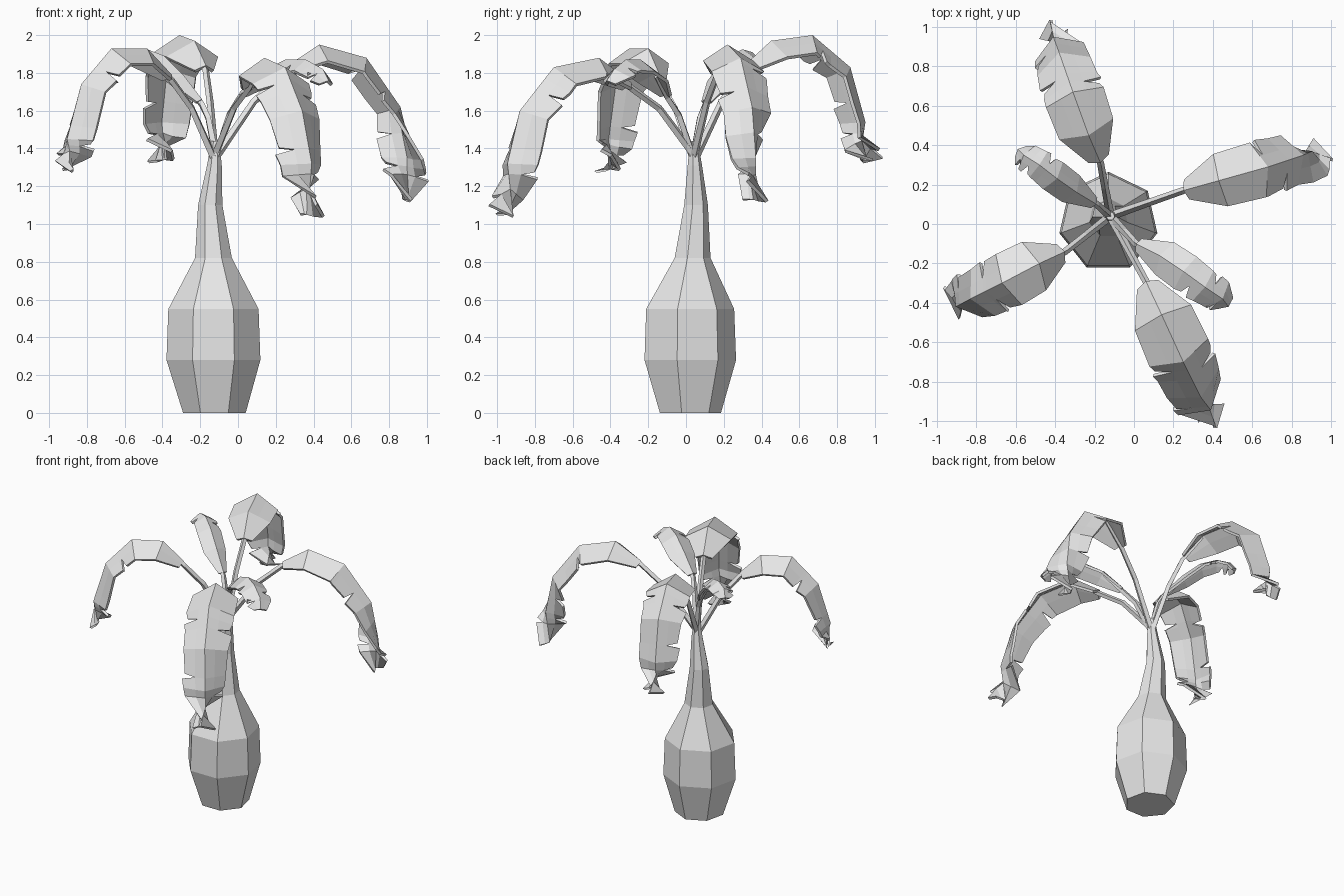
import bpy, bmesh, math
from mathutils import Vector

if "Cube" in bpy.data.objects:
    bpy.data.objects.remove(bpy.data.objects["Cube"])

grey = bpy.data.materials.new("pale grey")
grey.use_nodes = True
grey.diffuse_color = (0.8, 0.8, 0.8, 1)
grey.node_tree.nodes["Principled BSDF"].inputs["Base Color"].default_value = (0.8, 0.8, 0.8, 1)
UP = Vector((0, 0, 1))


def finish(bm, name):
    mesh = bpy.data.meshes.new(name)
    bm.to_mesh(mesh)
    bm.free()
    mesh.materials.append(grey)
    ob = bpy.data.objects.new(name, mesh)
    bpy.context.collection.objects.link(ob)
    return ob


def loft(name, rings):
    """Skin a list of equal-sided rings and cap both ends."""
    bm = bmesh.new()
    rows = [[bm.verts.new(p) for p in ring] for ring in rings]
    n = len(rows[0])
    for a, b in zip(rows, rows[1:]):
        for i in range(n):
            j = (i + 1) % n
            bm.faces.new((a[i], a[j], b[j], b[i]))
    bm.faces.new(rows[0])
    bm.faces.new(rows[-1])
    bmesh.ops.recalc_face_normals(bm, faces=bm.faces)
    return finish(bm, name)


def ring(centre, radius, sides, side=Vector((1, 0, 0)), normal=Vector((0, 1, 0))):
    return [centre + radius * (math.cos(a) * side + math.sin(a) * normal)
            for a in (math.pi / 2 + math.tau * i / sides for i in range(sides))]


def frames(path):
    """Tangent, sideways and outward directions at each path point."""
    out = []
    for i in range(len(path)):
        t = (path[min(i + 1, len(path) - 1)] - path[max(i - 1, 0)]).normalized()
        s = t.cross(UP).normalized()
        out.append((t, s, s.cross(t)))
    return out


def stem(name, start, spine):
    """Square stalk that bends out of the trunk and runs under the leaf as its rib."""
    end = spine[0] - UP * 0.03
    bend = start.lerp(end, 0.55) + UP * 0.05
    path = [start, bend, end] + [p - UP * 0.03 for p in spine[1:2]]
    fr = frames(path)
    radii = (0.022, 0.019, 0.018, 0.01)
    loft(name, [ring(p, r, 4, f[1], f[2]) for p, f, r in zip(path, fr, radii)])


def along(items, f):
    """Linear sample of a list at fraction f."""
    x = f * (len(items) - 1)
    i = min(int(x), len(items) - 2)
    return items[i] + (items[i + 1] - items[i]) * (x - i)


WIDTHS = (0.36, 0.95, 1.0, 0.92, 0.86, 0.46)


def leaf(name, spine, half, tears):
    """Folded blade with V-shaped tears cut in from each edge."""
    steps = [i / 5 for i in range(6)]
    cuts = sorted(set(steps + tears[0] + tears[1]))
    dirs = frames(spine)
    bm = bmesh.new()
    ridge = [bm.verts.new(along(spine, f)) for f in cuts]
    for side, torn in zip((1, -1), tears):
        rows = []
        for f, top in zip(cuts, ridge):
            t, s, n = (along([d[k] for d in dirs], f).normalized() for k in range(3))
            w = along(WIDTHS, f) * half
            out = side * s * w - n * w * 0.62
            mid = bm.verts.new(top.co + out * 0.45)
            if f in torn:
                before = bm.verts.new(top.co + out * 0.93 - t * 0.018)
                after = bm.verts.new(top.co + out * 1.05 + t * 0.018)
            else:
                before = after = bm.verts.new(top.co + out)
            rows.append((top, mid, before, after))
        for a, b in zip(rows, rows[1:]):
            for quad in ((a[0], a[1], b[1], b[0]), (a[1], a[3], b[2], b[1])):
                bm.faces.new(quad if side > 0 else quad[::-1])
    ob = finish(bm, name)
    solid = ob.modifiers.new("thickness", "SOLIDIFY")
    solid.thickness = 0.018
    solid.offset = -1
    return ob


# Swollen seven-sided trunk: x, y, z, radius
TRUNK = [(-0.125, 0.015, 0, 0.17), (-0.13, 0.01, 0.28, 0.255), (-0.13, 0.01, 0.55, 0.245),
         (-0.13, 0.03, 0.82, 0.1), (-0.147, 0.05, 1.1, 0.066), (-0.125, 0.045, 1.31, 0.04),
         (-0.12, 0.04, 1.44, 0.022)]
loft("trunk", [ring(Vector((x, y, z)), r, 7) for x, y, z, r in TRUNK])

# Leaves: spine points, half width, tears on the right and left edges
LEAVES = {
    "back_leaf": ([(-.17, .31, 1.84), (-.23, .45, 1.97), (-.31, .67, 2.0), (-.38, .87, 1.83),
                   (-.41, .95, 1.54), (-.4, .92, 1.34)], 0.155, ([.45, .9], [.5, .72, .86])),
    "left_side_leaf": ([(.25, .17, 1.83), (.43, .22, 1.95), (.68, .29, 1.88), (.86, .35, 1.62),
                        (.905, .37, 1.35), (.87, .37, 1.13)], 0.145, ([.52, .88], [.42, .7, .84])),
    "front_leaf": ([(.06, -.29, 1.75), (.14, -.46, 1.88), (.25, -.7, 1.83), (.34, -.88, 1.6),
                    (.39, -.945, 1.32), (.37, -.915, 1.05)], 0.165, ([.45, .74, .9], [.5, .84])),
    "right_side_leaf": ([(-.35, -.14, 1.79), (-.48, -.2, 1.93), (-.67, -.3, 1.93),
                         (-.83, -.38, 1.74), (-.905, -.42, 1.45), (-.87, -.41, 1.29)],
                        0.145, ([.52, .75, .88], [.5, .84])),
    "small_front_leaf": ([(.01, -.1, 1.7), (.13, -.16, 1.81), (.25, -.24, 1.87), (.36, -.32, 1.87),
                          (.45, -.38, 1.82), (.48, -.42, 1.76)], 0.1, ([.5, .82], [.68])),
    "small_back_leaf": ([(-.19, .1, 1.66), (-.29, .16, 1.79), (-.39, .23, 1.89), (-.48, .3, 1.925),
                         (-.56, .35, 1.91), (-.59, .38, 1.86)], 0.085, ([.52], [.7, .85])),
}
for i, (name, (points, half, tears)) in enumerate(LEAVES.items()):
    spine = [Vector(p) for p in points]
    leaf(name, spine, half, tears)
    stem(name + "_stem", Vector((-0.12, 0.04, 1.33 + 0.02 * (i % 3))), spine)
